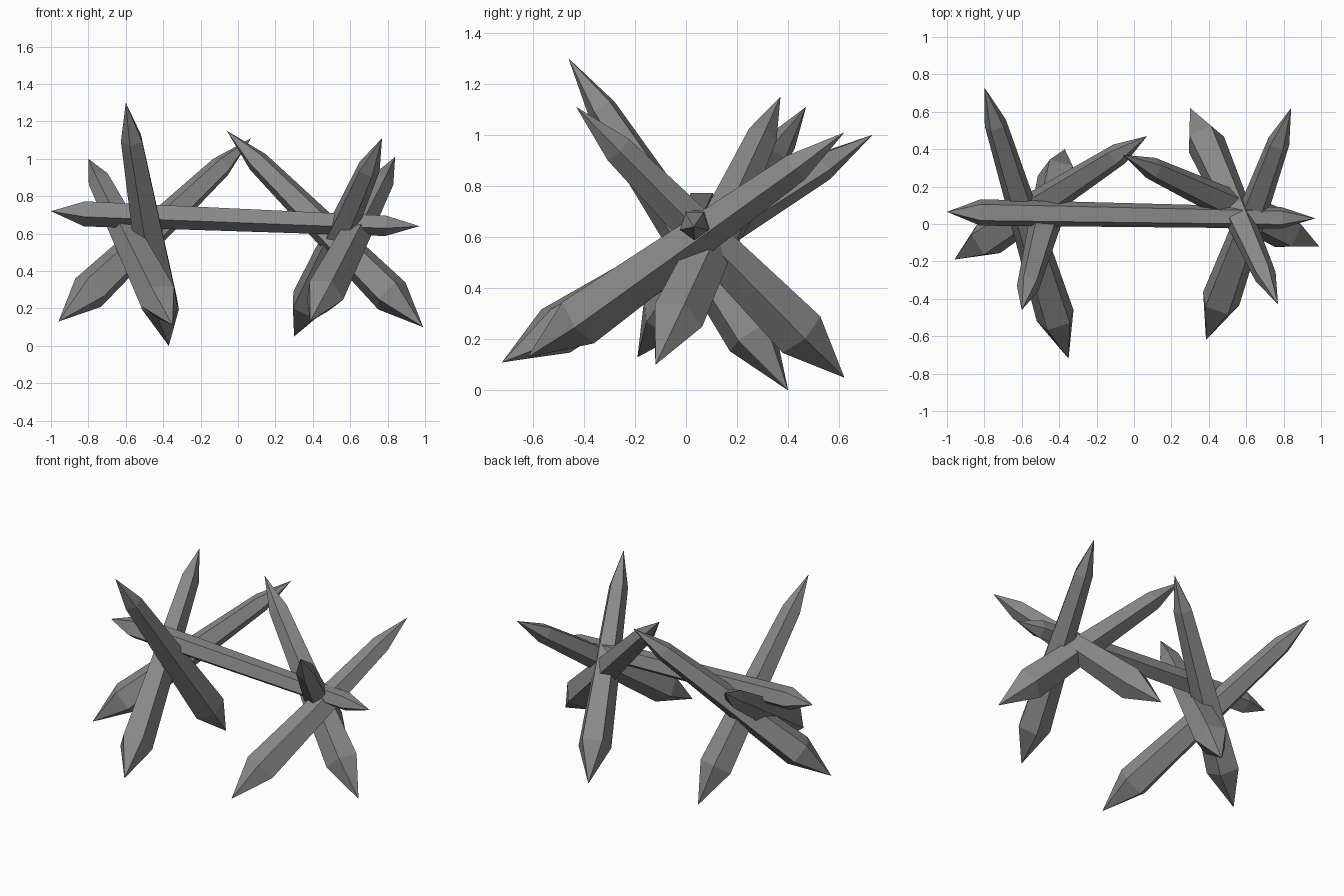
import bpy, bmesh, math
from mathutils import Vector

if "Cube" in bpy.data.objects:
    bpy.data.objects.remove(bpy.data.objects["Cube"])

# single grey colour
grey = bpy.data.materials.new("grey_stake")
grey.diffuse_color = (0.25, 0.25, 0.25, 1)
grey.use_nodes = True
grey.node_tree.nodes["Principled BSDF"].inputs["Base Color"].default_value = grey.diffuse_color

SIDES = 5


def stake(name, thick_tip, thin_tip, r_thick=0.108, r_thin=0.062, tip_a=0.26, tip_b=0.24):
    """Tapered five-sided pole, sharpened at both ends, one flat side turned up."""
    a, b = Vector(thick_tip), Vector(thin_tip)
    axis = (b - a).normalized()
    side = axis.cross(Vector((0, 0, 1))).normalized()
    up = side.cross(axis).normalized()
    bm = bmesh.new()

    def ring(centre, r):
        angles = [math.radians(-90 + 360 * i / SIDES) for i in range(SIDES)]
        return [bm.verts.new(centre + side * r * math.cos(t) + up * r * math.sin(t)) for t in angles]

    low, high = ring(a + axis * tip_a, r_thick), ring(b - axis * tip_b, r_thin)
    end_a, end_b = bm.verts.new(a), bm.verts.new(b)
    for i in range(SIDES):
        j = (i + 1) % SIDES
        bm.faces.new((low[i], low[j], high[j], high[i]))
        bm.faces.new((end_a, low[j], low[i]))
        bm.faces.new((end_b, high[i], high[j]))
    bmesh.ops.recalc_face_normals(bm, faces=bm.faces)
    mesh = bpy.data.meshes.new(name)
    bm.to_mesh(mesh)
    bm.free()
    mesh.materials.append(grey)
    bpy.context.collection.objects.link(bpy.data.objects.new(name, mesh))


# long cross pole
stake("cross_pole", (-1.0, 0.065, 0.72), (0.97, 0.03, 0.64), 0.074, 0.06, 0.18, 0.18)

# left group of crossing stakes
stake("left_front_leaning_stake", (-0.37, 0.40, 0.0), (-0.60, -0.46, 1.30))
stake("left_back_leaning_stake", (-0.35, -0.72, 0.11), (-0.80, 0.73, 1.0))
stake("left_inner_stake", (-0.96, -0.19, 0.13), (0.07, 0.47, 1.11))

# right group of crossing stakes
stake("right_front_leaning_stake", (0.30, 0.62, 0.05), (0.77, -0.43, 1.11))
stake("right_back_leaning_stake", (0.385, -0.62, 0.13), (0.84, 0.62, 1.01))
stake("right_inner_stake", (0.99, -0.12, 0.10), (-0.06, 0.37, 1.15))
